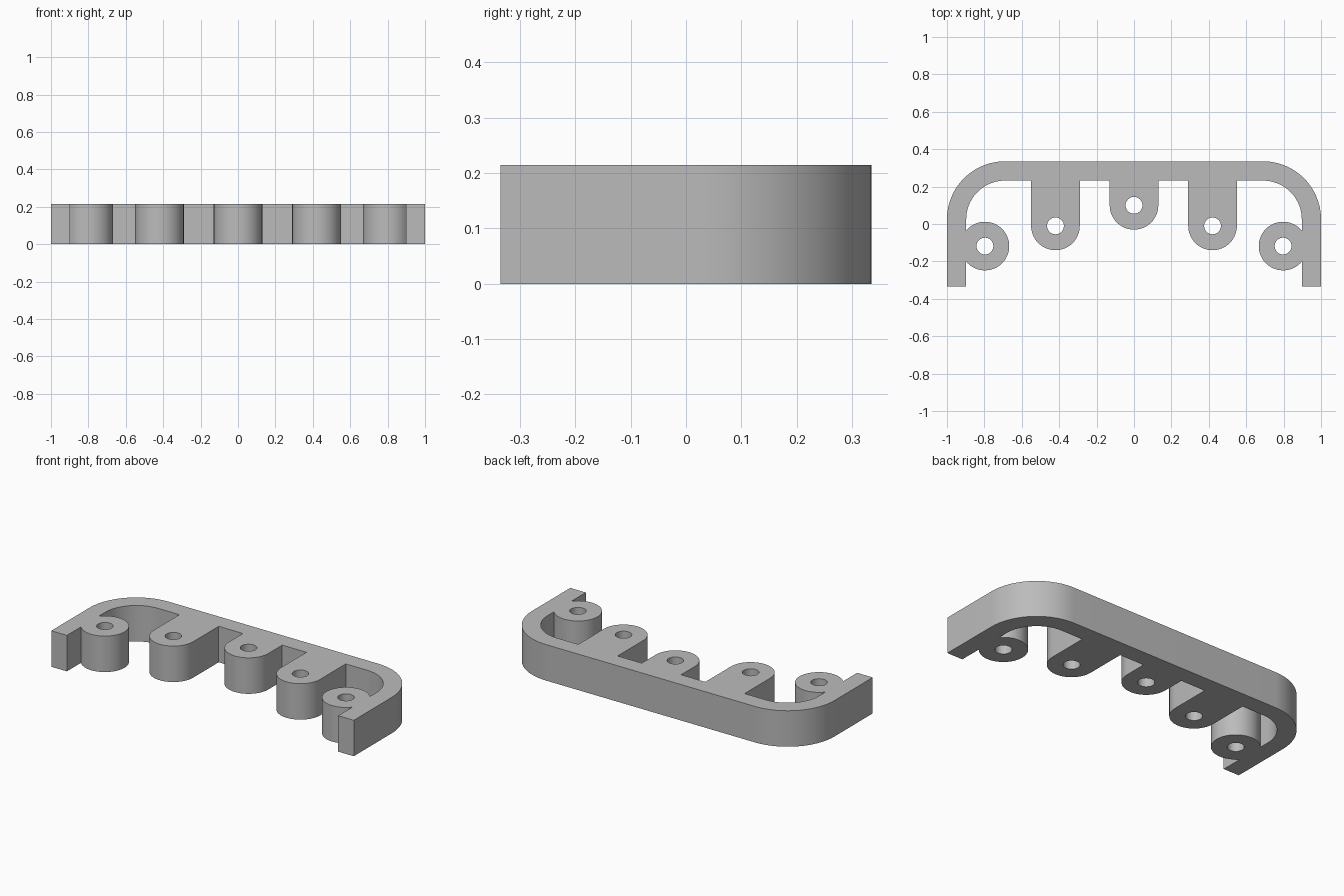
import bpy, bmesh
from math import cos, sin, radians, degrees, acos

if "Cube" in bpy.data.objects:
    bpy.data.objects.remove(bpy.data.objects["Cube"], do_unlink=True)

HEIGHT = 0.215
WALL = 0.103
HALF_DEPTH = 0.335
CORNER = 0.31      # outer corner radius
BOSS = 0.13        # radius of the rounded lugs
HOLE = 0.045
INNER_X, INNER_Y = 1 - WALL, HALF_DEPTH - WALL
CORNER_X, CORNER_Y = 1 - CORNER, HALF_DEPTH - CORNER
END, ARM, MIDDLE = (0.797, -0.118), (0.42, -0.01), (0.0, 0.1)


def arc(center, radius, start, end, steps=32):
    angles = [radians(start + (end - start) * i / steps) for i in range(steps + 1)]
    return [(center[0] + radius * cos(a), center[1] + radius * sin(a)) for a in angles]


# Left half of the outline: outer wall, end lug, inner wall, arm, middle arm
meet = degrees(acos((INNER_X - END[0]) / BOSS))
corner = (CORNER_X, CORNER_Y)
half = arc(corner, CORNER, 90, 0)
half += [(1, -HALF_DEPTH), (INNER_X, -HALF_DEPTH)]
half += arc(END, BOSS, -meet, meet - 360, 48)
half += arc(corner, CORNER - WALL, 0, 90)
half += [(ARM[0] + BOSS, INNER_Y)] + arc(ARM, BOSS, 0, -180) + [(ARM[0] - BOSS, INNER_Y)]
half += [(BOSS, INNER_Y)] + arc(MIDDLE, BOSS, 0, -90, 16)
outline = half + [(-x, y) for x, y in reversed(half[:-1])]

# Screw holes, mirrored across the centre
centers = [MIDDLE] + [(s * x, y) for x, y in (ARM, END) for s in (1, -1)]
loops = [outline] + [arc(c, HOLE, 0, 360)[:-1] for c in centers]

# Filled profile extruded to full height
curve = bpy.data.curves.new("bracket_profile", "CURVE")
curve.dimensions = "2D"
curve.fill_mode = "BOTH"
curve.extrude = HEIGHT / 2
for loop in loops:
    spline = curve.splines.new("POLY")
    spline.points.add(len(loop) - 1)
    for point, (x, y) in zip(spline.points, loop):
        point.co = (x, y, 0, 1)
    spline.use_cyclic_u = True
bracket = bpy.data.objects.new("mounting_bracket", curve)
bpy.context.collection.objects.link(bracket)
bpy.ops.object.select_all(action="DESELECT")
bracket.select_set(True)
bpy.context.view_layer.objects.active = bracket
bpy.ops.object.convert(target="MESH")
bracket = bpy.context.object

# Weld the caps to the walls and stand it on the ground
bm = bmesh.new()
bm.from_mesh(bracket.data)
bmesh.ops.remove_doubles(bm, verts=bm.verts, dist=0.0002)
bmesh.ops.translate(bm, verts=bm.verts, vec=(0, 0, HEIGHT / 2))
bmesh.ops.recalc_face_normals(bm, faces=bm.faces)
bm.to_mesh(bracket.data)
bm.free()

# Grey plastic
grey = bpy.data.materials.new("plain_grey")
grey.use_nodes = True
color = (0.5, 0.5, 0.5, 1)
grey.diffuse_color = color
grey.node_tree.nodes["Principled BSDF"].inputs["Base Color"].default_value = color
bracket.data.materials.clear()
bracket.data.materials.append(grey)
bpy.ops.object.shade_smooth_by_angle(angle=radians(30))
